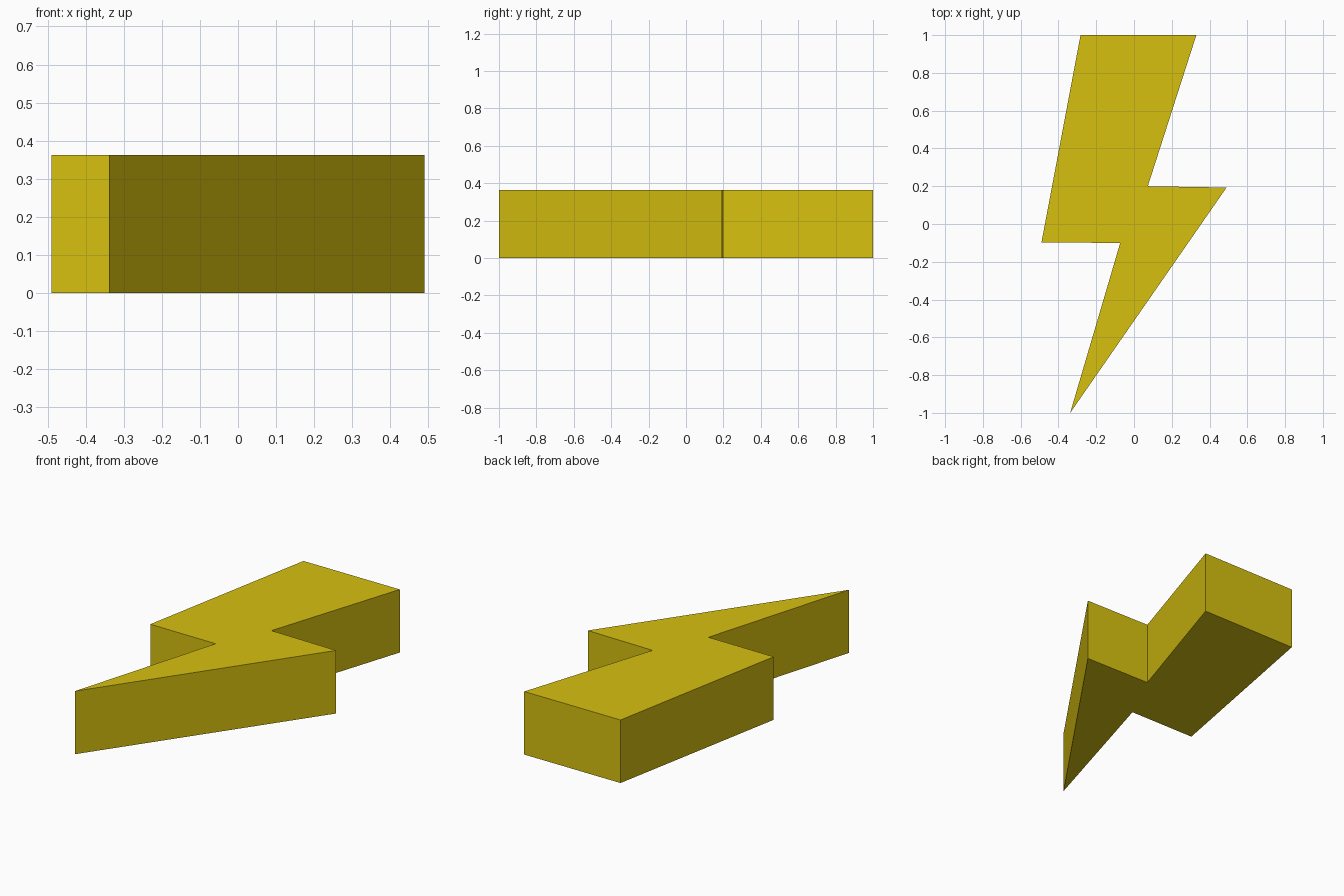
import bpy
import bmesh
from mathutils import Vector

if "Cube" in bpy.data.objects:
    bpy.data.objects.remove(bpy.data.objects["Cube"])

HEIGHT = 0.363

# Zigzag bolt outline, counter-clockwise from the bottom tip
OUTLINE = [(-0.338, -1.0), (0.49, 0.193), (0.073, 0.2), (0.33, 1.0),
           (-0.283, 1.0), (-0.49, -0.098), (-0.073, -0.1)]

# Extrude the outline upwards into a flat-sided slab
bm = bmesh.new()
base = bm.faces.new([bm.verts.new((x, y, 0)) for x, y in OUTLINE])
ext = bmesh.ops.extrude_face_region(bm, geom=[base], use_keep_orig=True)
top = [v for v in ext["geom"] if isinstance(v, bmesh.types.BMVert)]
bmesh.ops.translate(bm, verts=top, vec=Vector((0, 0, HEIGHT)))
bmesh.ops.recalc_face_normals(bm, faces=bm.faces)
mesh = bpy.data.meshes.new("lightning_bolt")
bm.to_mesh(mesh)
bm.free()

# Yellow material
mat = bpy.data.materials.new("bolt_yellow")
mat.diffuse_color = (0.68, 0.53, 0.005, 1)
mat.use_nodes = True
mat.node_tree.nodes["Principled BSDF"].inputs["Base Color"].default_value = mat.diffuse_color
mesh.materials.append(mat)

bolt = bpy.data.objects.new("lightning_bolt", mesh)
bpy.context.collection.objects.link(bolt)
